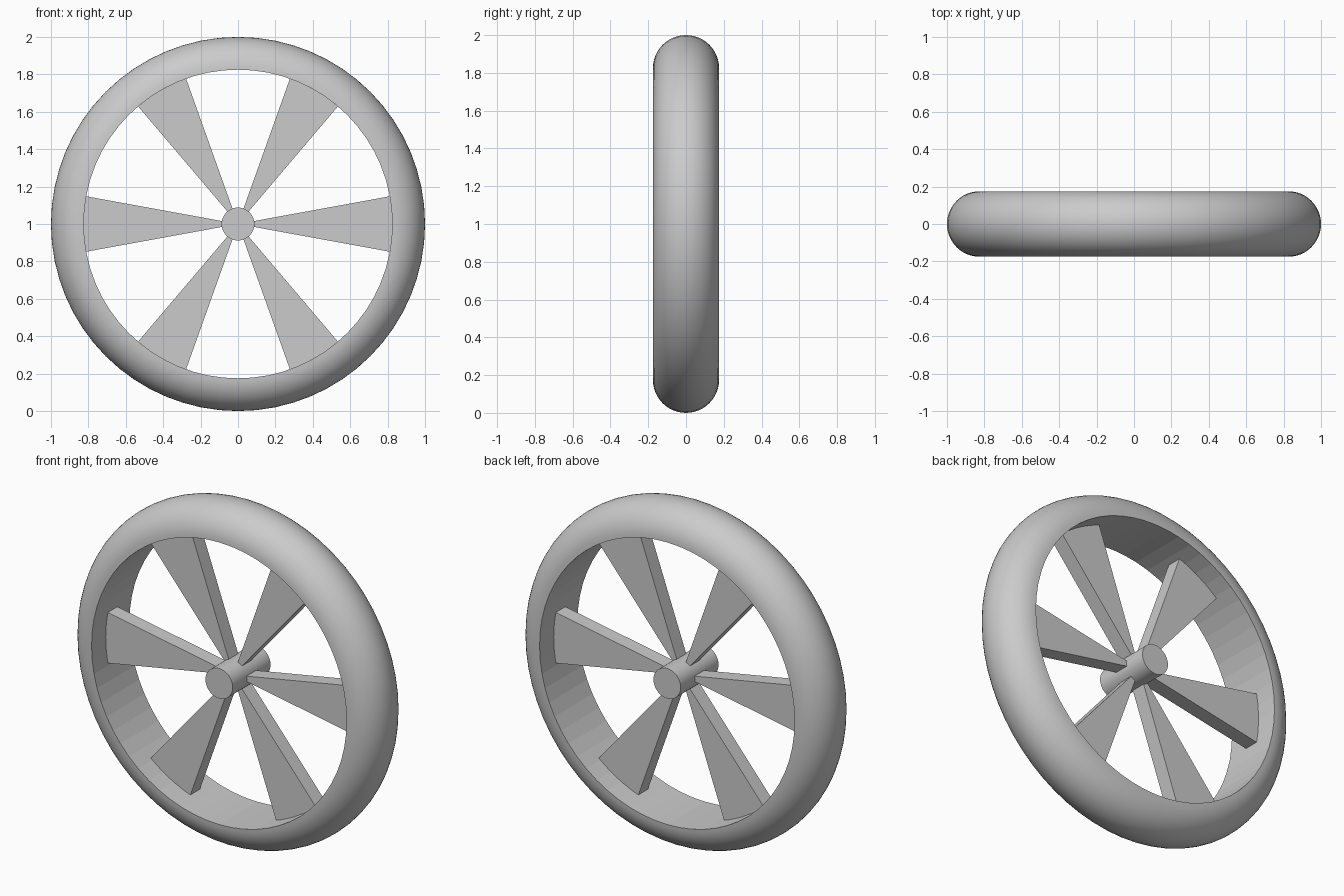
import bpy, bmesh, math

if "Cube" in bpy.data.objects:
    bpy.data.objects.remove(bpy.data.objects["Cube"])

SEG = 64            # divisions around the wheel
RIM_R = 0.825       # inner radius of the tyre
HALF_W = 0.175      # half width of the tyre, also its rounding radius
HUB_R = 0.088
SPOKE_HALF = 0.044  # half thickness of a spoke
SPOKE_ANGLE = math.radians(10.35)

grey = bpy.data.materials.new("plain grey")
grey.diffuse_color = (0.6, 0.6, 0.6, 1)
grey.use_nodes = True
grey.node_tree.nodes["Principled BSDF"].inputs["Base Color"].default_value = grey.diffuse_color


def finish(bm, name):
    bmesh.ops.recalc_face_normals(bm, faces=bm.faces)
    mesh = bpy.data.meshes.new(name)
    bm.to_mesh(mesh)
    bm.free()
    mesh.materials.append(grey)
    obj = bpy.data.objects.new(name, mesh)
    obj.location.z = 1
    bpy.context.collection.objects.link(obj)
    return obj


def prism(name, outline, half):
    """Extrude an x-z outline along y, centred on y = 0."""
    bm = bmesh.new()
    face = bm.faces.new([bm.verts.new((x, -half, z)) for x, z in outline])
    moved = bmesh.ops.extrude_face_region(bm, geom=[face])["geom"]
    verts = [g for g in moved if isinstance(g, bmesh.types.BMVert)]
    bmesh.ops.translate(bm, verts=verts, vec=(0, 2 * half, 0))
    return finish(bm, name)


def arc(radius, start, end, steps):
    return [(radius * math.cos(start + (end - start) * i / steps),
             radius * math.sin(start + (end - start) * i / steps))
            for i in range(steps + 1)]


# Tyre: half-round profile with a flat inner wall, revolved about y
bm = bmesh.new()
profile = arc(HALF_W, -math.pi / 2, math.pi / 2, 24)
rings = []
for s in range(SEG):
    a = 2 * math.pi * s / SEG
    rings.append([bm.verts.new(((RIM_R + r) * math.cos(a), y,
                                (RIM_R + r) * math.sin(a))) for r, y in profile])
n = len(profile)
for s in range(SEG):
    p, q = rings[s], rings[(s + 1) % SEG]
    for i in range(n):
        j = (i + 1) % n
        face = bm.faces.new((p[i], p[j], q[j], q[i]))
        face.smooth = i < n - 1      # inner wall stays faceted
for edge in bm.edges:
    if any(not f.smooth for f in edge.link_faces):
        edge.smooth = False
finish(bm, "tyre")

# Hub: round axle as wide as the tyre
hub = prism("hub", arc(HUB_R, 0, 2 * math.pi, 48)[:-1], HALF_W)
for poly in hub.data.polygons:
    poly.use_smooth = abs(poly.normal.y) < 0.5
for edge in hub.data.edges:
    a, b = (hub.data.vertices[v].co.y for v in edge.vertices)
    edge.use_edge_sharp = abs(a - b) < 0.01

# Spokes: six wedges flaring from the hub to the tyre
for k in range(6):
    a = math.radians(60 * k)
    lo, hi = a - SPOKE_ANGLE, a + SPOKE_ANGLE
    outline = arc(RIM_R, lo, hi, 6) + arc(HUB_R - 0.01, hi, lo, 1)
    prism(f"spoke_{k + 1}", outline, SPOKE_HALF)
